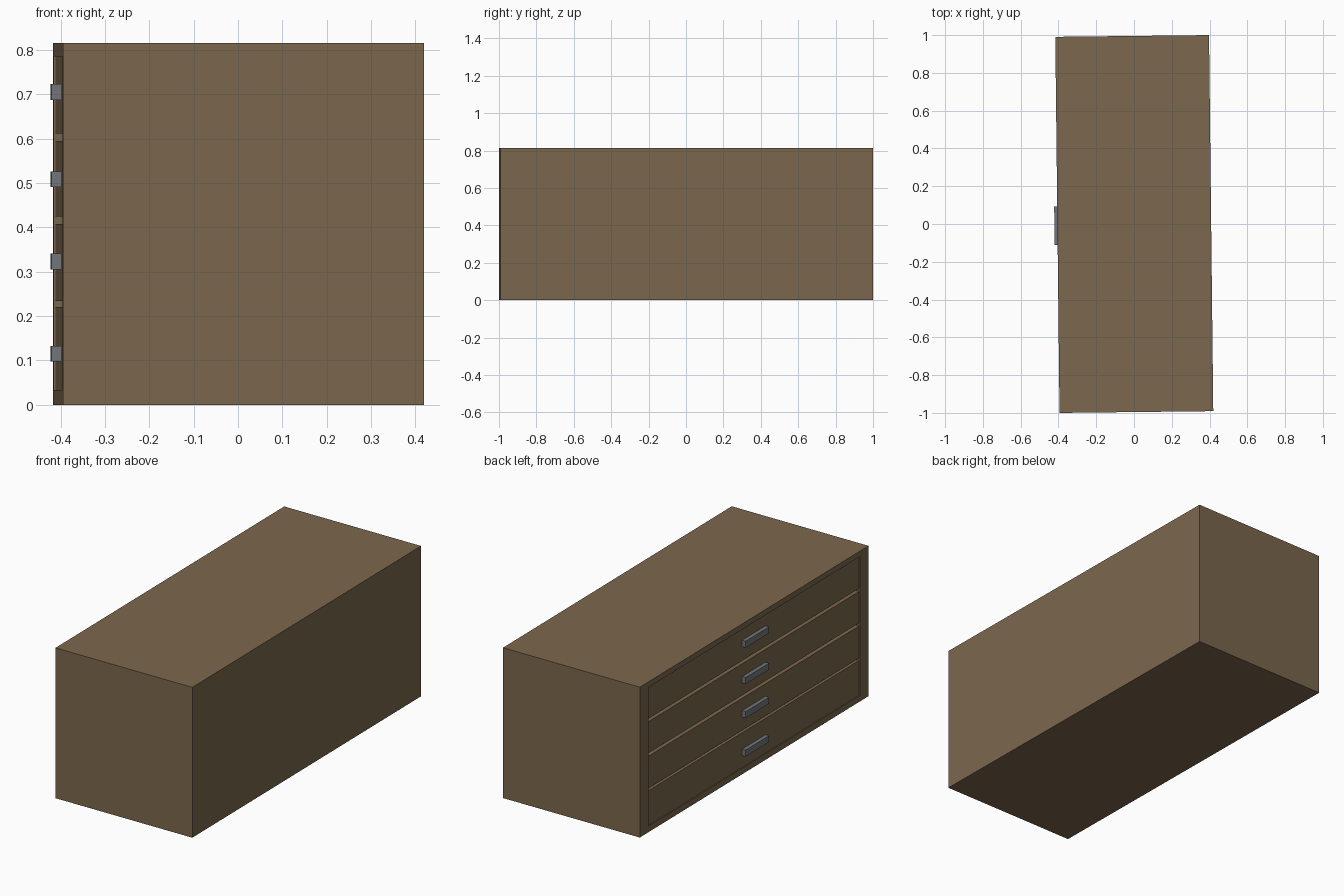
import bpy, bmesh
from mathutils import Matrix

if "Cube" in bpy.data.objects:
    bpy.data.objects.remove(bpy.data.objects["Cube"])

W, L, H = 0.814, 1.991, 0.815       # depth, length, height
OY, Z0, Z1 = 0.921, 0.033, 0.785    # front opening half length and heights
FACE = -W / 2                       # x of the drawer side
PLACE = Matrix.Translation((0.0015, 0, 0)) @ Matrix.Rotation(0.0113, 4, 'Z')


def material(name, rgb):
    m = bpy.data.materials.new(name)
    m.diffuse_color = (*rgb, 1)
    m.use_nodes = True
    m.node_tree.nodes["Principled BSDF"].inputs["Base Color"].default_value = m.diffuse_color
    return m


wood = material("wood", (0.20, 0.135, 0.075))
metal = material("metal", (0.17, 0.18, 0.19))


def finish(bm, name, mat):
    bmesh.ops.recalc_face_normals(bm, faces=bm.faces)
    me = bpy.data.meshes.new(name)
    bm.to_mesh(me)
    bm.free()
    me.materials.append(mat)
    ob = bpy.data.objects.new(name, me)
    ob.matrix_world = PLACE
    bpy.context.collection.objects.link(ob)


def box_mesh(x0, x1, y0, y1, z0, z1):
    bm = bmesh.new()
    bmesh.ops.create_cube(bm, size=1)
    bmesh.ops.scale(bm, vec=(x1 - x0, y1 - y0, z1 - z0), verts=bm.verts)
    bmesh.ops.translate(bm, vec=((x0 + x1) / 2, (y0 + y1) / 2, (z0 + z1) / 2), verts=bm.verts)
    return bm


# cabinet body: block with a framed recess on the drawer side
bm = box_mesh(-W / 2, W / 2, -L / 2, L / 2, 0, H)
face = min(bm.faces, key=lambda f: f.calc_center_median().x)
bmesh.ops.inset_region(bm, faces=[face], thickness=0.03)
for v in face.verts:
    v.co.y = OY if v.co.y > 0 else -OY
    v.co.z = Z1 if v.co.z > H / 2 else Z0
deep = bmesh.ops.extrude_discrete_faces(bm, faces=[face])["faces"][0]
bmesh.ops.translate(bm, vec=(0.04, 0, 0), verts=deep.verts)
finish(bm, "cabinet_body", wood)

# drawer fronts, slightly set back, each with a bar handle: bottom, top, handle height
drawers = [(Z0, 0.221, 0.115), (0.234, 0.408, 0.323),
           (0.424, 0.595, 0.508), (0.611, Z1, 0.705)]
for i, (z0, z1, hz) in enumerate(drawers, 1):
    finish(box_mesh(FACE + 0.005, FACE + 0.04, -OY, OY, z0, z1), f"drawer_front_{i}", wood)
    finish(box_mesh(FACE - 0.016, FACE + 0.006, -0.107, 0.097, hz - 0.0175, hz + 0.0175),
           f"drawer_handle_{i}", metal)
